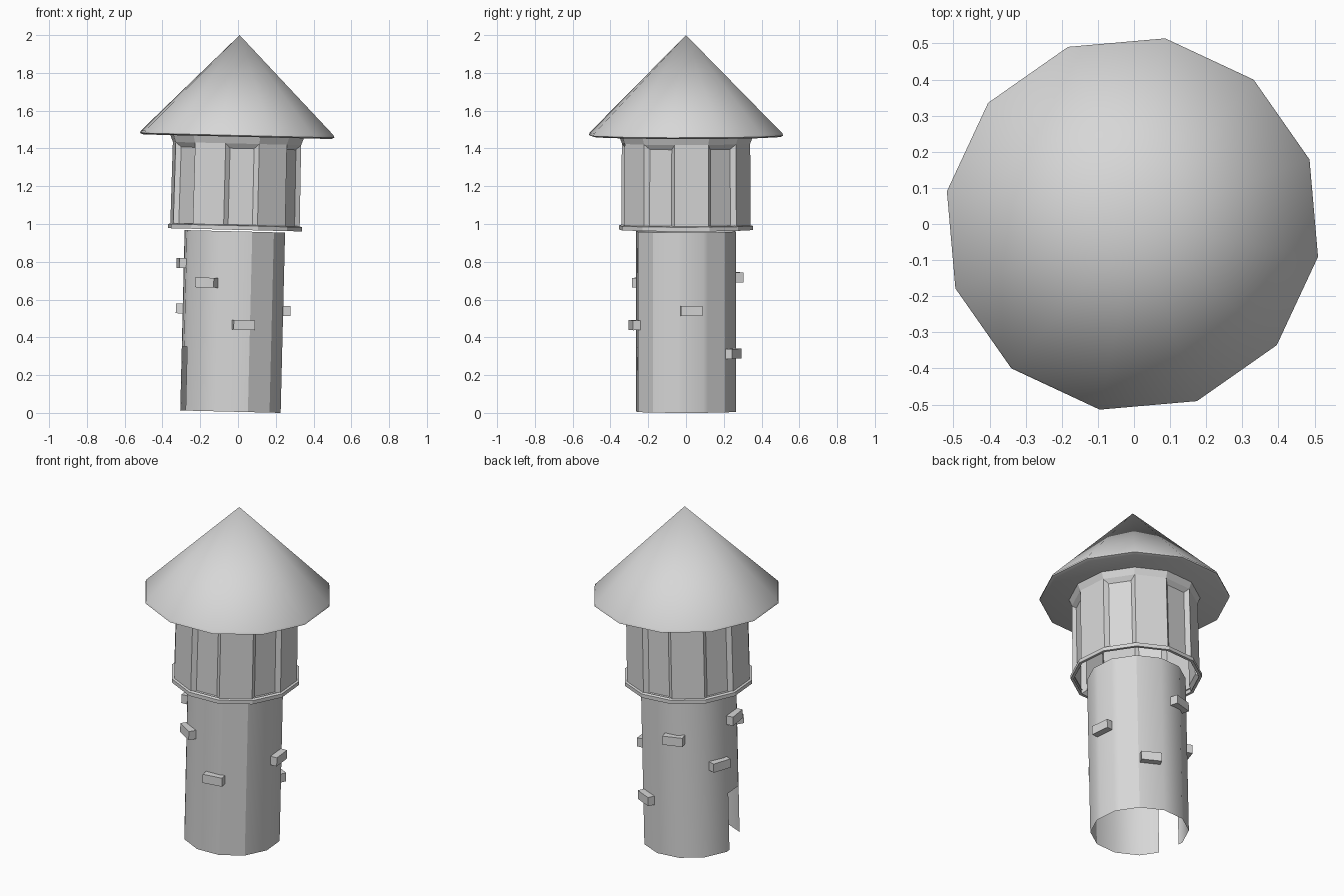
import bpy, bmesh, math
from mathutils import Matrix, Vector

cube = bpy.data.objects.get("Cube")
if cube:
    bpy.data.objects.remove(cube, do_unlink=True)

stone = bpy.data.materials.new("pale_grey_stone")
stone.use_nodes = True
GREY = (0.68, 0.68, 0.68, 1)
stone.diffuse_color = GREY
stone.node_tree.nodes["Principled BSDF"].inputs["Base Color"].default_value = GREY

SIDES = 12
TURN = math.radians(-10)
# the whole tower leans slightly towards +x
LEAN = Matrix.Translation((-0.04, 0, 0.0065)) @ Matrix.Rotation(math.radians(1.4), 4, 'Y')


def lathe(profile):
    """Twelve-sided surface from (radius, height) points, listed upwards."""
    bm = bmesh.new()
    rings = []
    for r, z in profile:
        angles = [TURN + math.tau * i / SIDES for i in range(SIDES)]
        rings.append([bm.verts.new((r * math.cos(a), r * math.sin(a), z)) for a in angles])
    for low, high in zip(rings, rings[1:]):
        for i in range(SIDES):
            j = (i + 1) % SIDES
            bm.faces.new((low[i], low[j], high[j], high[i]))
    bmesh.ops.remove_doubles(bm, verts=bm.verts, dist=0.0001)
    bm.normal_update()
    return bm


def finish(bm, name, smooth=None):
    bm.transform(LEAN)
    mesh = bpy.data.meshes.new(name)
    bm.to_mesh(mesh)
    bm.free()
    mesh.materials.append(stone)
    ob = bpy.data.objects.new(name, mesh)
    bpy.context.collection.objects.link(ob)
    if smooth:
        bpy.ops.object.select_all(action='DESELECT')
        ob.select_set(True)
        bpy.context.view_layer.objects.active = ob
        bpy.ops.object.shade_smooth_by_angle(angle=math.radians(smooth))
    return ob


def bearing(p):
    return math.degrees(math.atan2(p.y, p.x)) % 360


# tower shaft: an open shell with a doorway cut at the foot
DOOR = (176, 206)
DOOR_TOP = 0.34
bm = lathe([(0.27, 0), (0.27, 0.955)])
planes = [(Vector((0, 0, DOOR_TOP)), Vector((0, 0, 1)))]
for deg in DOOR:
    a = math.radians(deg)
    planes.append((Vector(), Vector((-math.sin(a), math.cos(a), 0))))
for co, no in planes:
    bmesh.ops.bisect_plane(bm, geom=bm.verts[:] + bm.edges[:] + bm.faces[:],
                           plane_co=co, plane_no=no)
doorway = []
for f in bm.faces:
    c = f.calc_center_median()
    if c.z < DOOR_TOP and DOOR[0] < bearing(c) < DOOR[1]:
        doorway.append(f)
bmesh.ops.delete(bm, geom=doorway, context='FACES')
shaft = finish(bm, "tower_shaft", 35)

# a few crisp corners on the shaft
for e in shaft.data.edges:
    ends = [LEAN.inverted() @ shaft.data.vertices[v].co for v in e.vertices]
    if abs(ends[0].z - ends[1].z) > 0.1:
        if any(abs(bearing(ends[0]) - d) < 1 for d in (50, 290, 320)):
            e.use_edge_sharp = True

# gallery wall: every other side has a recessed panel
bm = lathe([(0.348, 0.965), (0.345, 1.42), (0.36, 1.46)])
panels = []
for f in bm.faces:
    c = f.calc_center_median()
    if c.z < 1.3 and round((bearing(c) - 35) / 30) % 2 == 0:
        panels.append(f)
bmesh.ops.inset_individual(bm, faces=panels, thickness=0.036, depth=-0.018)
finish(bm, "gallery_wall")

# rail around the foot of the gallery
finish(lathe([(0.343, 0.963), (0.36, 0.963), (0.36, 0.985), (0.343, 0.99)]), "gallery_rail")

# conical roof with a thin eave
finish(lathe([(0, 1.462), (0.505, 1.456), (0.522, 1.463),
              (0.518, 1.476), (0, 1.994)]), "roof", 35)

# small stone blocks jutting out of the shaft: (bearing, height)
BLOCKS = [(-78, 0.46), (-121, 0.68), (6, 0.54), (64, 0.31),
          (107, 0.71), (161, 0.54), (188, 0.78)]
for deg, z in BLOCKS:
    bm = bmesh.new()
    place = (Matrix.Rotation(math.radians(deg), 4, 'Z')
             @ Matrix.Translation((0.27, 0, z))
             @ Matrix.Diagonal((0.06, 0.115, 0.052, 1)))
    bmesh.ops.create_cube(bm, size=1, matrix=place)
    finish(bm, "jutting_block")
